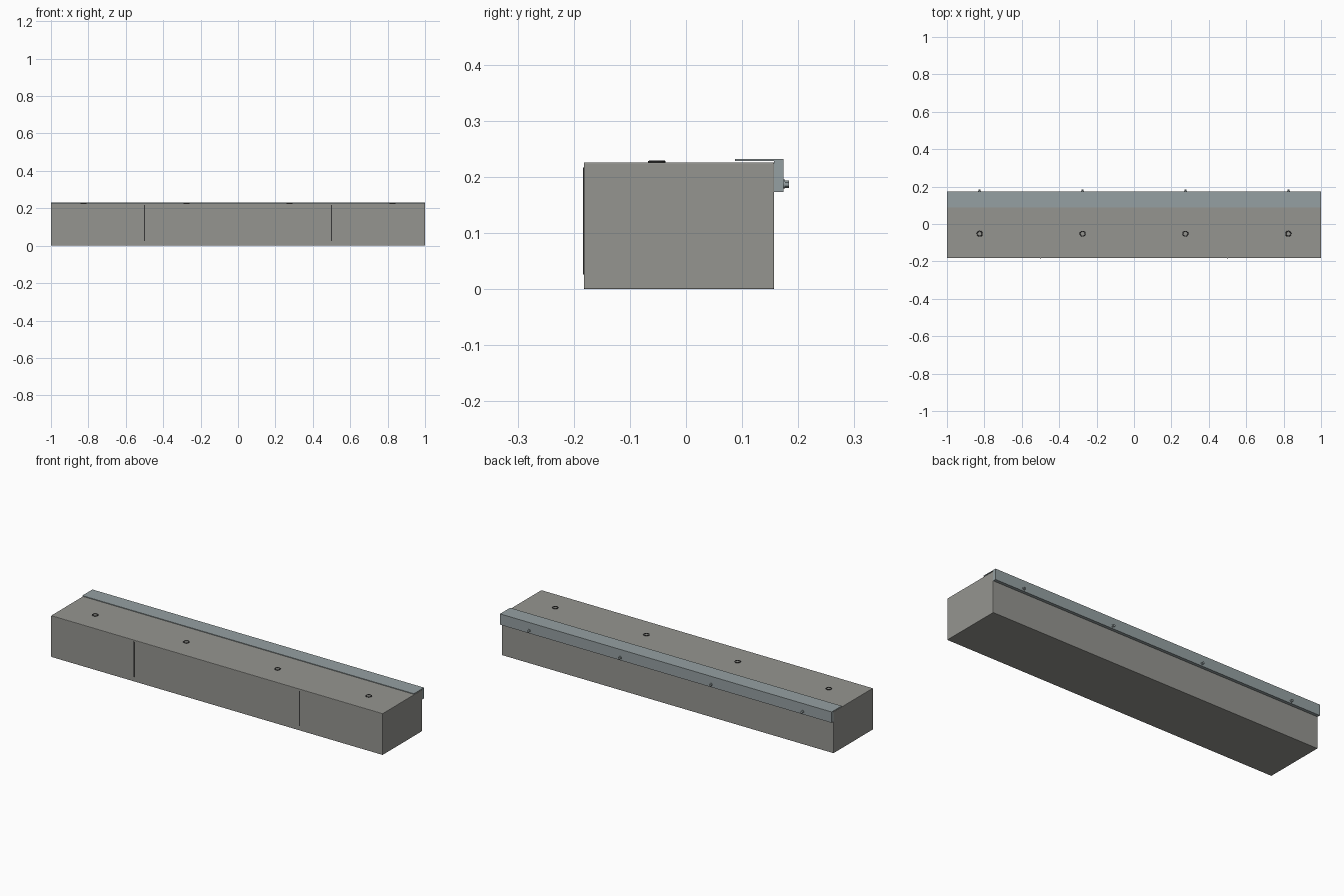
import bpy, math

if "Cube" in bpy.data.objects:
    bpy.data.objects.remove(bpy.data.objects["Cube"])


def material(name, color):
    m = bpy.data.materials.new(name)
    m.diffuse_color = (*color, 1)
    m.use_nodes = True
    m.node_tree.nodes["Principled BSDF"].inputs["Base Color"].default_value = m.diffuse_color
    return m


concrete = material("concrete", (0.30, 0.30, 0.28))
steel = material("steel", (0.30, 0.35, 0.36))
dark = material("dark", (0.04, 0.04, 0.04))


def box(name, lo, hi, mat, bevel=0):
    bpy.ops.mesh.primitive_cube_add(size=1, location=[(a + b) / 2 for a, b in zip(lo, hi)])
    o = bpy.context.object
    o.name = name
    o.scale = [b - a for a, b in zip(lo, hi)]
    bpy.ops.object.transform_apply(location=False, rotation=False, scale=True)
    o.data.materials.append(mat)
    if bevel:
        b = o.modifiers.new("bevel", 'BEVEL')
        b.width, b.segments = bevel, 2
    return o


def bolt_part(name, x, y0, y1, r, sides, mat):
    bpy.ops.mesh.primitive_cylinder_add(vertices=sides, radius=r, depth=y1 - y0,
                                        location=(x, (y0 + y1) / 2, 0.187),
                                        rotation=(math.pi / 2, 0, 0))
    o = bpy.context.object
    o.name = name
    o.data.materials.append(mat)
    if sides > 8:
        bpy.ops.object.shade_smooth_by_angle()


# Long block
box("block", (-1, -0.182, 0), (1, 0.157, 0.226), concrete, 0.002)

# Steel angle along the rear top edge
box("angle_top_plate", (-1, 0.087, 0.2285), (1, 0.174, 0.232), steel)
box("angle_rear_leg", (-1, 0.157, 0.173), (1, 0.174, 0.2319), steel)

# Front joint strips
for x in (-0.5, 0.5):
    box("joint_strip", (x - 0.002, -0.184, 0.026), (x + 0.002, -0.18, 0.217), dark)

# Rear bolts and lifting rings on top
for x in (-0.825, -0.275, 0.275, 0.825):
    bolt_part("bolt_washer", x, 0.172, 0.1765, 0.008, 24, steel)
    bolt_part("bolt_head", x, 0.176, 0.184, 0.0065, 6, steel)
    bpy.ops.mesh.primitive_torus_add(major_segments=32, minor_segments=8,
                                     major_radius=0.0135, minor_radius=0.0025,
                                     location=(x, -0.052, 0.2265))
    ring = bpy.context.object
    ring.name = "lifting_ring"
    ring.data.materials.append(dark)
    bpy.ops.object.shade_smooth_by_angle()
